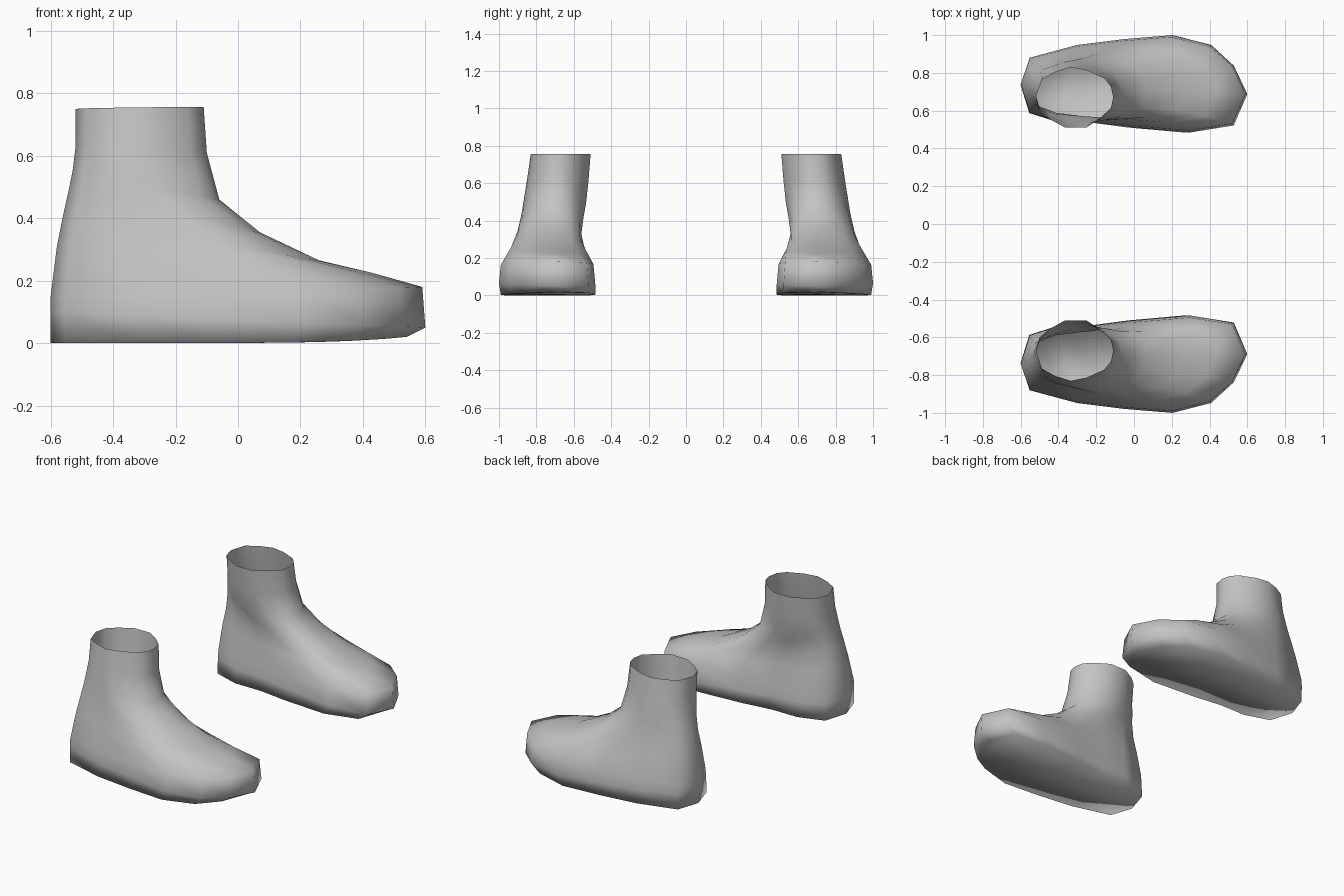
import bpy
import bmesh

cube = bpy.data.objects.get("Cube")
if cube:
    bpy.data.objects.remove(cube, do_unlink=True)

mat = bpy.data.materials.new("plain grey")
mat.use_nodes = True
mat.diffuse_color = (0.55, 0.55, 0.55, 1)
mat.node_tree.nodes["Principled BSDF"].inputs["Base Color"].default_value = (0.55, 0.55, 0.55, 1)

# Outlines as (along heel to toe, across inner to outer), both 0..1
SOLE = [(0, .5), (.04, .77), (.25, .9), (.46, .96), (.67, 1), (.84, .9), (.94, .69),
        (1, .4), (.94, .08), (.75, .01), (.5, .06), (.33, .11), (.18, .11), (.04, .21)]
COLLAR = [(0, .5), (.08, .8), (.25, .92), (.45, 1), (.65, .95), (.88, .82), (.97, .68),
          (1, .5), (.97, .32), (.82, .14), (.65, 0), (.38, 0), (.18, .14), (.05, .28)]

# Each ring: heel x, heel z, toe x, toe z, inner y, outer y, blend to collar, slope power
RINGS = [
    (-.60, .00, .54, .02, .48, .99, 0, 6),
    (-.60, .10, .60, .05, .48, 1.0, 0, 1),
    (-.60, .15, .59, .18, .49, .99, 0, 2),
    (-.58, .31, .43, .225, .525, .94, .15, 1),
    (-.56, .41, .26, .265, .545, .91, .35, 1),
    (-.54, .50, .07, .355, .54, .885, .6, 1),
    (-.53, .55, -.06, .46, .53, .87, .8, 1),
    (-.52, .63, -.10, .61, .52, .85, .95, 1),
    (-.52, .75, -.11, .757, .51, .83, 1, .5),
]


def make_boot(name, side):
    bm = bmesh.new()
    loops = []
    for xb, zb, xf, zf, y0, y1, t, power in RINGS:
        loop = []
        for (us, vs), (uc, vc) in zip(SOLE, COLLAR):
            u, v = us + (uc - us) * t, vs + (vc - vs) * t
            loop.append(bm.verts.new((xb + (xf - xb) * u,
                                      side * (y0 + (y1 - y0) * v),
                                      zb + (zf - zb) * u ** power)))
        loops.append(loop)
    # Walls between neighbouring rings, open at the collar
    count = len(SOLE)
    for low, high in zip(loops, loops[1:]):
        for i in range(count):
            j = (i + 1) % count
            quad = [low[i], high[i], high[j], low[j]]
            bm.faces.new(quad if side > 0 else quad[::-1])
    # Flat sole, heel to toe in cross strips
    base = loops[0]
    for i in range(count // 2):
        quad = [base[i], base[i + 1], base[-i - 1], base[-i]]
        quad = list(dict.fromkeys(quad))
        if len(quad) > 2:
            bm.faces.new(quad if side > 0 else quad[::-1])
    for face in bm.faces:
        face.smooth = True
    mesh = bpy.data.meshes.new(name)
    bm.to_mesh(mesh)
    bm.free()
    mesh.materials.append(mat)
    obj = bpy.data.objects.new(name, mesh)
    bpy.context.collection.objects.link(obj)


make_boot("back_boot", 1)
make_boot("front_boot", -1)
